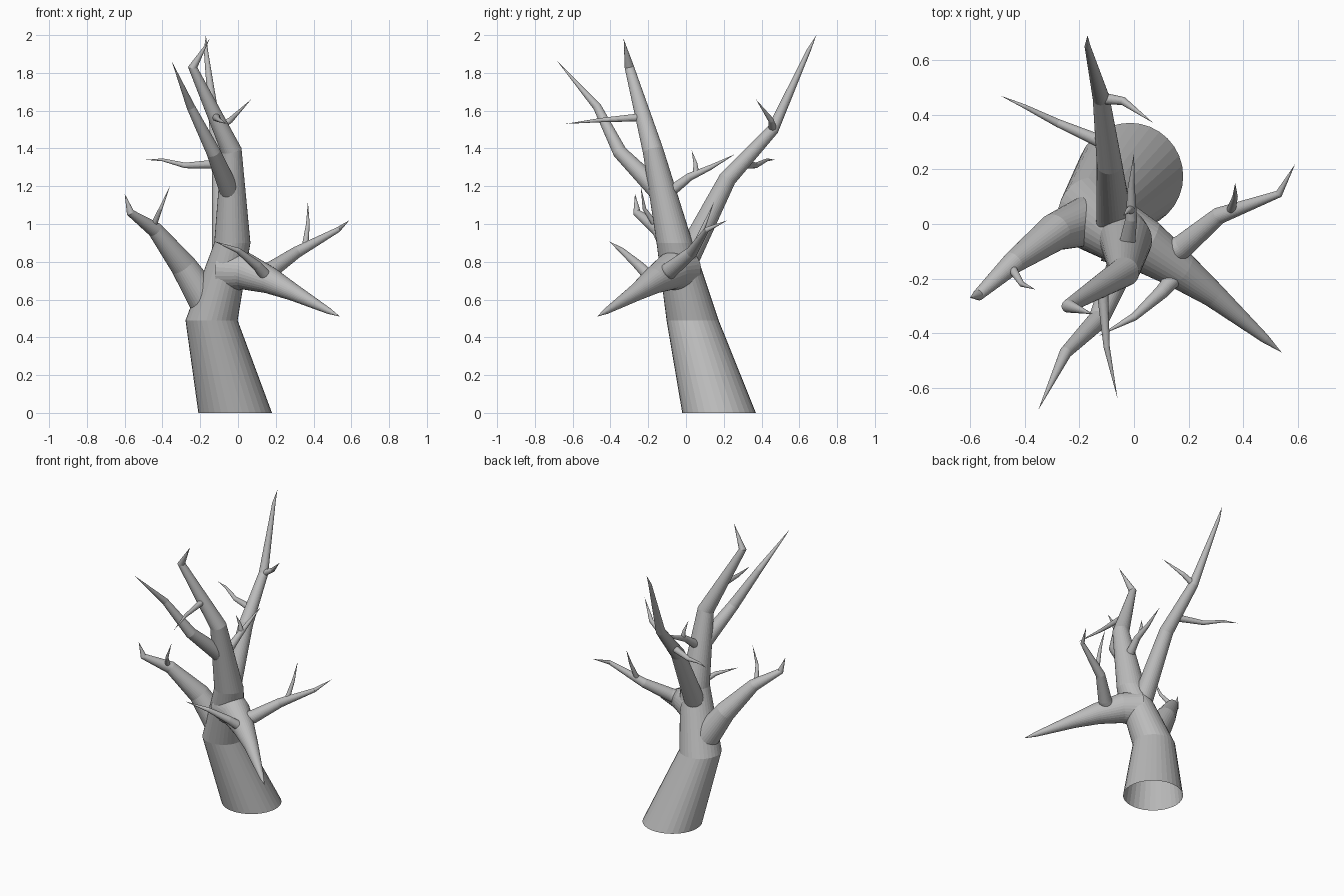
import bpy, bmesh, math
from mathutils import Vector

default_cube = bpy.data.objects.get("Cube")
if default_cube:
    bpy.data.objects.remove(default_cube, do_unlink=True)

GREY = (0.5, 0.5, 0.5, 1)
SIDES = 32
UP = Vector((0, 0, 1))

bark = bpy.data.materials.new("grey_bark")
bark.use_nodes = True
bark.diffuse_color = GREY
bark.node_tree.nodes["Principled BSDF"].inputs["Base Color"].default_value = GREY


def along(path, position):
    """Point on a path, counted in joints from its root."""
    joint = int(position)
    return path[joint].lerp(path[joint + 1], position - joint)


def add_ring(bm, centre, turn, radius):
    """Circle of vertices turned to face along the limb."""
    angles = [math.tau * side / SIDES for side in range(SIDES)]
    return [bm.verts.new(centre + turn @ Vector((math.cos(a), math.sin(a), 0)) * radius)
            for a in angles]


def limb(name, radius, *points, power=1, level_rings=0):
    """Pointed tube through the points, thinning with distance from its root."""
    path = [Vector(point) for point in points]
    steps = [end - start for start, end in zip(path, path[1:])]
    total = sum(step.length for step in steps)
    headings = [step.normalized() for step in steps]
    bm = bmesh.new()
    rings = []
    axis = UP
    turn = UP.rotation_difference(UP)
    for i, centre in enumerate(path[:-1]):
        # Each joint is mitred between its two neighbouring sections
        facing = (headings[max(i - 1, 0)] + headings[i]).normalized()
        if i < level_rings:
            facing = UP
        turn = axis.rotation_difference(facing) @ turn
        axis = facing
        remaining = sum(step.length for step in steps[i:]) / total
        rings.append(add_ring(bm, centre, turn, radius * (0.1 + 0.9 * remaining ** power)))
    tip = bm.verts.new(path[-1])
    for side in range(SIDES):
        after = (side + 1) % SIDES
        for lower, upper in zip(rings, rings[1:]):
            bm.faces.new((lower[side], lower[after], upper[after], upper[side]))
        bm.faces.new((rings[-1][side], rings[-1][after], tip))
    mesh = bpy.data.meshes.new(name)
    bm.to_mesh(mesh)
    bm.free()
    mesh.materials.append(bark)
    bpy.context.collection.objects.link(bpy.data.objects.new(name, mesh))
    return path


# Leaning trunk, open at the foot
trunk = limb("trunk", 0.195, (-.015, .175, 0), (-.14, .035, .49), (-.03, -.06, .9),
             (-.035, -.175, 1.39), (-.24, -.3, 1.83), (-.15, -.33, 1.98),
             power=1.4, level_rings=3)
limb("trunk_twig", 0.022, along(trunk, 3.4), (-.1, -.45, 1.55), (-.06, -.64, 1.53))

# Tall back branch and its twigs
back = limb("back_branch", 0.07, along(trunk, 1.65), (-.09, .22, 1.24), (-.12, .46, 1.5),
            (-.17, .65, 1.92), (-.17, .69, 2))
limb("back_right_twig", 0.025, along(back, 1.3), (-.28, .37, 1.31), (-.4, .43, 1.34),
     (-.49, .47, 1.34))
limb("back_left_twig", 0.022, along(back, 2), (-.04, .45, 1.55), (.07, .37, 1.66))

# Upper front branch
limb("upper_front_branch", 0.055, along(trunk, 2.5), (-.13, -.35, 1.38),
     (-.25, -.47, 1.62), (-.35, -.68, 1.86))

# Right branch with its twig
right = limb("right_branch", 0.1, along(trunk, 1.1), (-.29, -.03, .78), (-.44, -.14, .97),
             (-.57, -.26, 1.06), (-.6, -.27, 1.16))
limb("right_twig", 0.018, along(right, 2.1), (-.41, -.22, 1.08), (-.36, -.24, 1.2))

# Heavy drooping branch with its front twig
drooping = limb("drooping_branch", 0.12, along(trunk, 1.65), (.04, -.08, .75),
                (.17, -.17, .7), (.29, -.26, .64), (.48, -.42, .54), (.54, -.47, .51),
                power=1.4)
limb("drooping_twig", 0.035, along(drooping, 2), (.1, -.25, .78), (0, -.34, .86),
     (-.13, -.41, .91))

# Left branch with its twig
left = limb("left_branch", 0.05, along(drooping, 1.5), (.18, -.08, .76), (.31, .03, .85),
            (.53, .11, .97), (.59, .22, 1.02))
limb("left_twig", 0.018, along(left, 2.2), (.37, .1, 1), (.37, .15, 1.12))

# Small twigs behind the upper trunk
upper_back = limb("upper_back_twig", 0.033, along(trunk, 2.5), (-.01, .02, 1.25),
                  (-.01, .13, 1.3), (0, .26, 1.37))
limb("upper_back_shoot", 0.017, along(upper_back, 1.3), (-.02, .05, 1.32), (-.04, .03, 1.39))
